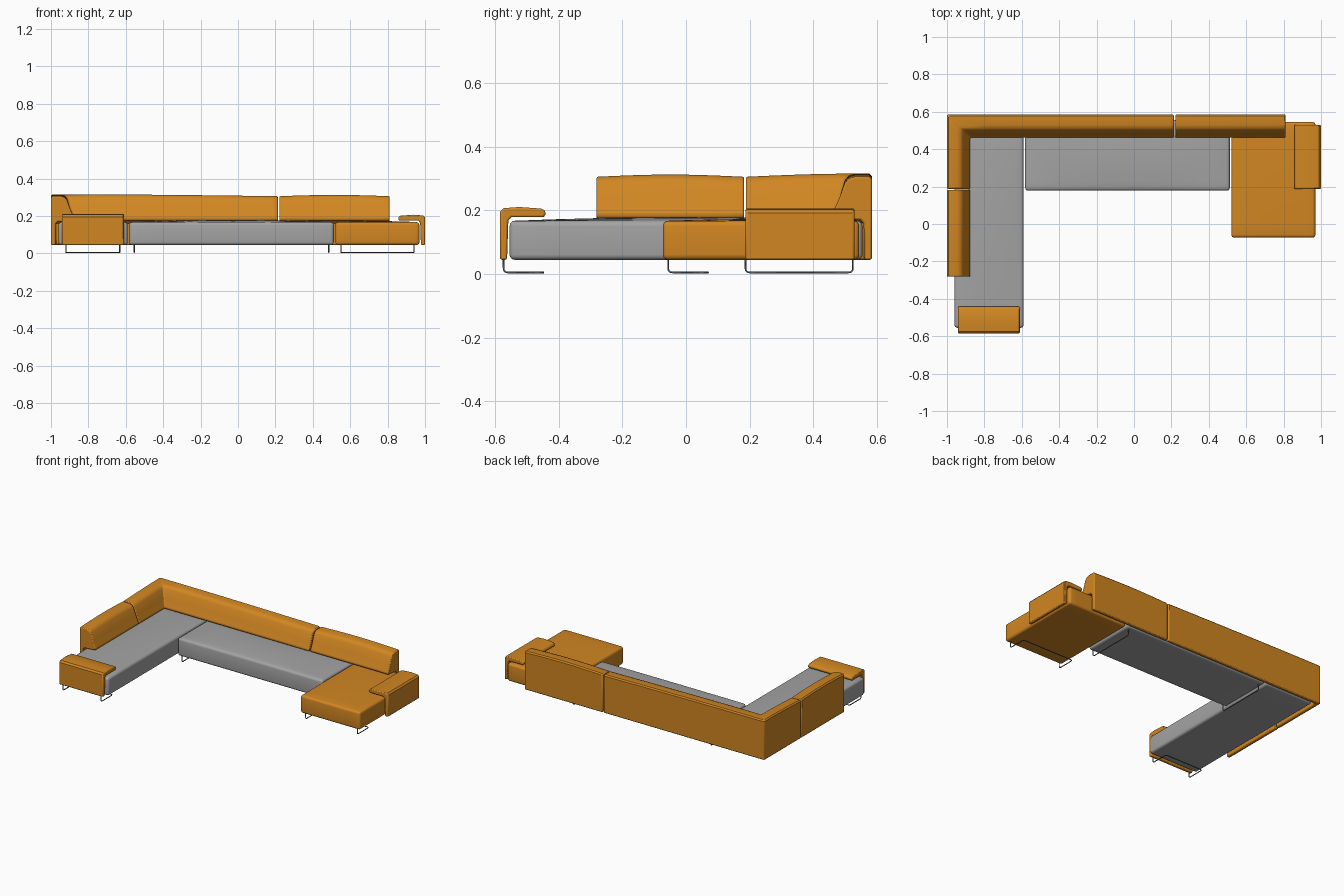
import bpy, bmesh, math
from mathutils import Vector

cube = bpy.data.objects.get("Cube")
if cube:
    bpy.data.objects.remove(cube, do_unlink=True)


def material(name, rgb):
    m = bpy.data.materials.new(name)
    m.use_nodes = True
    m.diffuse_color = (*rgb, 1)
    m.node_tree.nodes["Principled BSDF"].inputs["Base Color"].default_value = (*rgb, 1)
    return m


ORANGE = material("orange fabric", (0.64, 0.24, 0.016))
GREY = material("grey fabric", (0.37, 0.37, 0.37))
METAL = material("dark metal", (0.12, 0.12, 0.12))


def finish(name, bm, mat, bevel=0):
    bmesh.ops.recalc_face_normals(bm, faces=bm.faces)
    mesh = bpy.data.meshes.new(name)
    bm.to_mesh(mesh)
    bm.free()
    mesh.materials.append(mat)
    ob = bpy.data.objects.new(name, mesh)
    bpy.context.collection.objects.link(ob)
    if bevel:
        mod = ob.modifiers.new("soft edges", "BEVEL")
        mod.width, mod.segments = bevel, 2
        mod.limit_method, mod.angle_limit = "ANGLE", math.radians(50)
    bpy.ops.object.select_all(action="DESELECT")
    ob.select_set(True)
    bpy.context.view_layer.objects.active = ob
    bpy.ops.object.shade_smooth_by_angle(angle=math.radians(40))
    return ob


def seat(name, x0, x1, y0, y1, mat, z0=0.045, z1=0.167, crown=0.012):
    """Rounded box whose top swells towards the middle."""
    bm = bmesh.new()
    bmesh.ops.create_cube(bm, size=1)
    centre = Vector(((x0 + x1) / 2, (y0 + y1) / 2, (z0 + z1) / 2))
    half = Vector((x1 - x0, y1 - y0, z1 - z0)) / 2
    for v in bm.verts:
        v.co = centre + Vector(2 * c * h for c, h in zip(v.co, half))
    bmesh.ops.bevel(bm, geom=bm.edges[:], offset=0.016, segments=4,
                    profile=0.5, affect="EDGES")
    for axis in (0, 1):
        normal = Vector((axis == 0, axis == 1, 0))
        for i in range(-3, 4):
            bmesh.ops.bisect_plane(bm, geom=bm.verts[:] + bm.edges[:] + bm.faces[:],
                                   plane_co=centre + normal * half[axis] * i / 4,
                                   plane_no=normal)
    for v in bm.verts:
        u, w = ((v.co[k] - centre[k]) / half[k] for k in (0, 1))
        if v.co.z > centre.z:
            v.co.z += crown * (1 - u * u) * (1 - w * w)
    return finish(name, bm, mat)


def sweep(name, profile, path, crown=0.0, bevel=0.006):
    """Carry a (depth, height) profile along (x, y, inward x, inward y) stations."""
    bm = bmesh.new()
    steps = 8
    stations = [Vector(path[0])]
    for a, b in zip(path, path[1:]):
        stations += [Vector(a).lerp(Vector(b), i / steps) for i in range(1, steps + 1)]
    rings = []
    for i, (x, y, nx, ny) in enumerate(stations):
        lift = crown * math.sin(math.pi * i / (len(stations) - 1))
        rings.append([bm.verts.new((x + d * nx, y + d * ny, z + (lift if z > 0.24 else 0)))
                      for d, z in profile])
    n = len(profile)
    for a, b in zip(rings, rings[1:]):
        for k in range(n):
            bm.faces.new((a[k], a[(k + 1) % n], b[(k + 1) % n], b[k]))
    bm.faces.new(rings[0])
    bm.faces.new(rings[-1])
    return finish(name, bm, ORANGE, bevel)


def wire(name, points, radius=0.003, r=0.014):
    """Bent rod with rounded corners."""
    pts = [Vector(p) for p in points]
    out = [pts[0]]
    for a, b, c in zip(pts, pts[1:], pts[2:]):
        p, q = b + (a - b).normalized() * r, b + (c - b).normalized() * r
        out += [p.lerp(b, t).lerp(b.lerp(q, t), t) for t in (0, 0.25, 0.5, 0.75, 1)]
    out.append(pts[-1])
    curve = bpy.data.curves.new(name, "CURVE")
    curve.dimensions = "3D"
    curve.bevel_depth, curve.bevel_resolution = radius, 1
    curve.use_fill_caps = True
    spline = curve.splines.new("POLY")
    spline.points.add(len(out) - 1)
    for sp, co in zip(spline.points, out):
        sp.co = (*co, 1)
    curve.materials.append(METAL)
    ob = bpy.data.objects.new(name, curve)
    bpy.context.collection.objects.link(ob)


# Seats
seat("right_long_seat", -0.96, -0.59, -0.555, 0.555, GREY)
seat("middle_seat", -0.582, 0.512, 0.178, 0.555, GREY)
seat("left_chaise_seat", 0.52, 0.97, -0.073, 0.545, ORANGE, crown=0.006)

# Backrests: thin outer panel below, leaning cushion above
back = [(0, 0.045), (0, 0.298), (0.008, 0.306), (0.055, 0.306), (0.074, 0.3),
        (0.086, 0.285), (0.102, 0.24), (0.118, 0.205), (0.125, 0.187), (0.118, 0.175),
        (0.036, 0.17), (0.026, 0.16), (0.024, 0.045)]
sweep("corner_backrest", back,
      [(-1, 0.188, 1, 0), (-1, 0.585, 1, -1), (0.213, 0.585, 0, -1)], 0.01)
sweep("side_backrest", back, [(-1, -0.282, 1, 0), (-1, 0.183, 1, 0)], 0.007)
sweep("rear_backrest", back, [(0.221, 0.585, 0, -1), (0.81, 0.585, 0, -1)], 0.007)

# Armrests: upright panel with a pad folded over the seat
arm = [(0, 0.045), (0, 0.196), (0.01, 0.207), (0.06, 0.211), (0.13, 0.206),
       (0.142, 0.2), (0.144, 0.186), (0.136, 0.179), (0.036, 0.179), (0.026, 0.168),
       (0.022, 0.045)]
sweep("front_armrest", arm, [(-0.942, -0.585, 0, 1), (-0.61, -0.585, 0, 1)])
low_arm = [(d, z - 0.004 if z > 0.1 else z) for d, z in arm]
sweep("left_armrest", low_arm, [(1, 0.187, -1, 0), (1, 0.53, -1, 0)])

# Sled feet
TOP, FLOOR = 0.05, 0.005
for name, x0, x1, y in (("right_front_foot", -0.92, -0.632, -0.574),
                        ("left_front_foot", 0.55, 0.94, -0.056)):
    wire(name, [(x0, y, TOP), (x0, y, FLOOR), (x0, y + 0.125, FLOOR),
                (x1, y + 0.125, FLOOR), (x1, y, FLOOR), (x1, y, TOP)])
for name, x in (("middle_foot_right", -0.555), ("middle_foot_left", 0.485)):
    wire(name, [(x, 0.187, TOP), (x, 0.187, FLOOR), (x, 0.525, FLOOR), (x, 0.525, TOP)])
